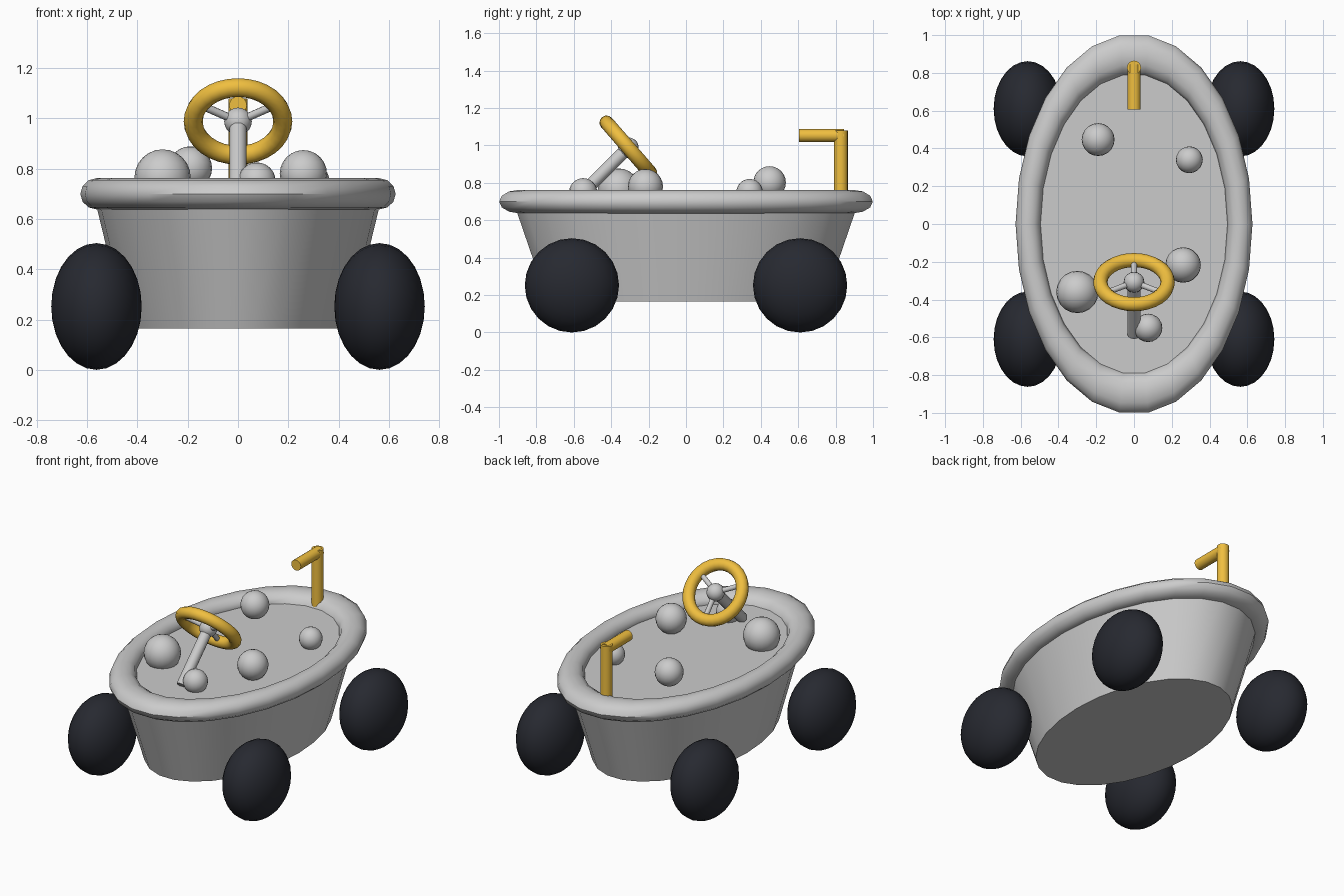
import bpy
import math
from mathutils import Vector, Matrix

if "Cube" in bpy.data.objects:
    bpy.data.objects.remove(bpy.data.objects["Cube"])


def material(name, color):
    m = bpy.data.materials.new(name)
    m.diffuse_color = color
    m.use_nodes = True
    m.node_tree.nodes["Principled BSDF"].inputs["Base Color"].default_value = m.diffuse_color
    return m


GOLD = material("gold", (0.87, 0.52, 0.05, 1))
BLACK = material("black", (0.02, 0.022, 0.03, 1))


def finish(name, mat=None, angle=40):
    o = bpy.context.object
    o.name = name
    bpy.ops.object.transform_apply(location=False, rotation=True, scale=True)
    bpy.ops.object.shade_smooth_by_angle(angle=math.radians(angle))
    if mat:
        o.data.materials.append(mat)
    return o


def ball(name, loc, size, mat=None, segs=20, rings=12, rot=(0, 0, 0)):
    bpy.ops.mesh.primitive_uv_sphere_add(segments=segs, ring_count=rings, radius=1,
                                         location=loc, rotation=rot)
    bpy.context.object.scale = size
    return finish(name, mat)


def rod(name, a, b, radius, mat=None, sides=16):
    a, b = Vector(a), Vector(b)
    d = b - a
    bpy.ops.mesh.primitive_cylinder_add(vertices=sides, radius=radius, depth=d.length,
                                        location=(a + b) / 2,
                                        rotation=d.to_track_quat('Z', 'Y').to_euler())
    return finish(name, mat)


# Tub body: tapered oval, closed at the bottom and at the water level
SIDES = 26
verts, faces = [], []
for rx, ry, z in ((0.445, 0.745, 0.165), (0.575, 0.93, 0.70)):
    for i in range(SIDES):
        t = 2 * math.pi * i / SIDES
        verts.append((rx * math.cos(t), ry * math.sin(t), z))
for i in range(SIDES):
    j = (i + 1) % SIDES
    faces.append((i, j, SIDES + j, SIDES + i))
faces.append(tuple(reversed(range(SIDES))))
faces.append(tuple(range(SIDES, 2 * SIDES)))
mesh = bpy.data.meshes.new("tub")
mesh.from_pydata(verts, [], faces)
tub = bpy.data.objects.new("tub", mesh)
bpy.context.collection.objects.link(tub)
bpy.context.view_layer.objects.active = tub
tub.select_set(True)
finish("tub")

# Rolled rim
bpy.ops.mesh.primitive_torus_add(major_segments=SIDES, minor_segments=12, major_radius=1,
                                 minor_radius=0.118, location=(0, 0, 0.70))
bpy.context.object.scale = (0.561, 0.9, 0.53)
finish("tub_rim")

# Wheels: flattened balls with the pole along the axle
for sx, side in ((-1, "left"), (1, "right")):
    for sy, end in ((-1, "front"), (1, "back")):
        ball(f"{end}_{side}_wheel", (sx * 0.563, sy * 0.61, 0.252), (0.252, 0.252, 0.18),
             BLACK, 24, 14, (0, math.pi / 2, 0))

# Bubbles
for i, (x, y, z, r) in enumerate(((-0.30, -0.36, 0.765, 0.112), (0.26, -0.217, 0.78, 0.094),
                                  (0.075, -0.55, 0.75, 0.075), (-0.19, 0.447, 0.802, 0.087),
                                  (0.293, 0.34, 0.75, 0.071))):
    ball(f"bubble_{i + 1}", (x, y, z), (r, r, r))

# Tap
rod("tap_post", (0, 0.828, 0.66), (0, 0.828, 1.08), 0.037, GOLD)
rod("tap_spout", (0, 0.605, 1.053), (0, 0.845, 1.053), 0.035, GOLD)

# Steering wheel, hub, spokes and column
hub = Vector((0, -0.308, 0.988))
tilt = math.radians(-49)
bpy.ops.mesh.primitive_torus_add(major_segments=32, minor_segments=12, major_radius=0.178,
                                 minor_radius=0.038, location=hub, rotation=(tilt, 0, 0))
finish("steering_ring", GOLD)
ball("steering_hub", hub, (0.055, 0.055, 0.055), None, 16, 10)
turn = Matrix.Rotation(tilt, 3, 'X')
for k in range(3):
    a = math.radians(90 + 120 * k)
    tip = hub + turn @ Vector((0.17 * math.cos(a), 0.17 * math.sin(a), 0))
    rod(f"steering_spoke_{k + 1}", hub, tip, 0.016, None, 10)
rod("steering_column", (0, -0.585, 0.715), hub, 0.034, None, 14)
